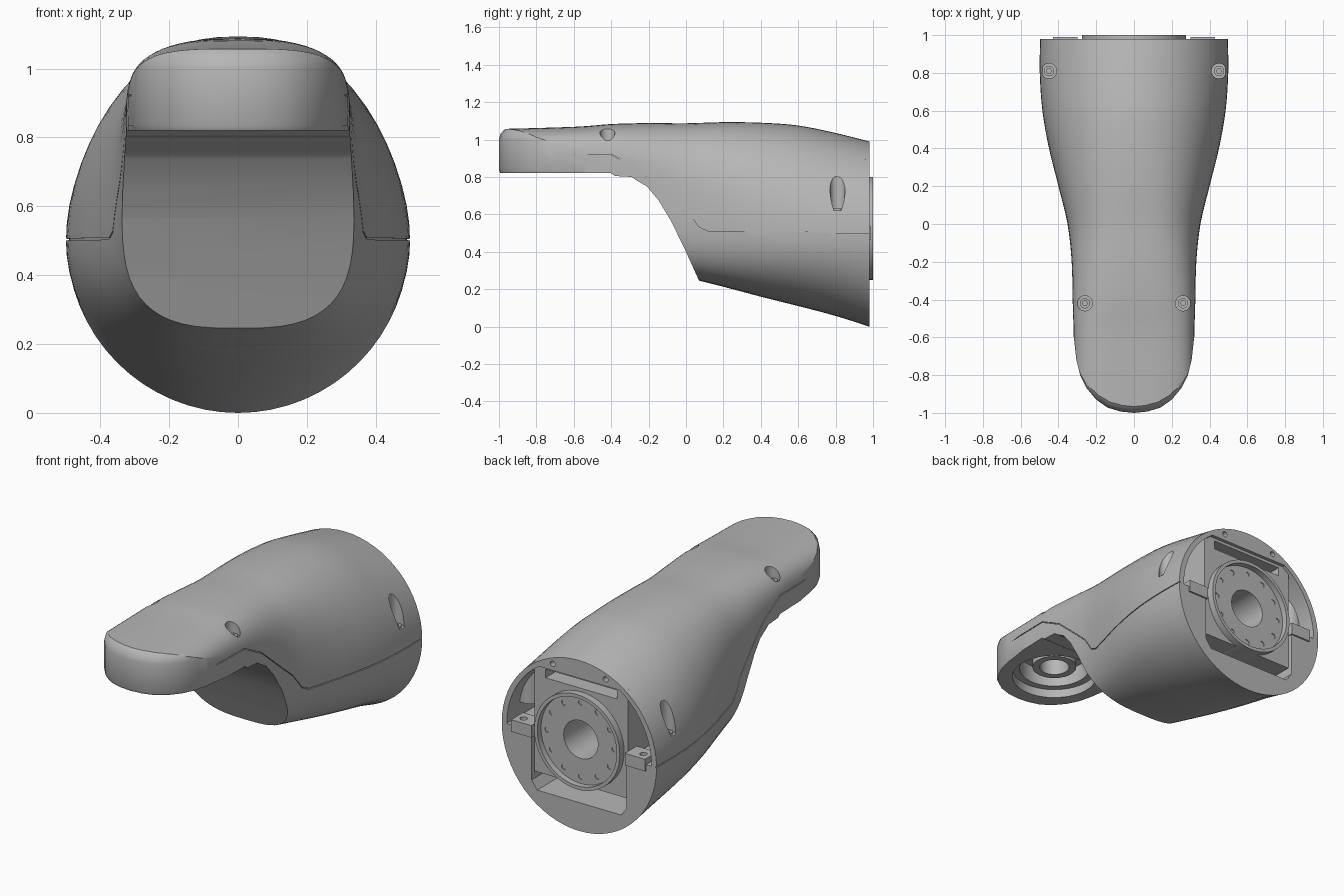
import bpy, bmesh
from math import sin, cos, pi, copysign
from mathutils import Vector

old = bpy.data.objects.get("Cube")
if old:
    bpy.data.objects.remove(old, do_unlink=True)

grey = bpy.data.materials.new("matte grey")
grey.use_nodes = True
grey.diffuse_color = (0.47, 0.47, 0.47, 1)
grey.node_tree.nodes["Principled BSDF"].inputs["Base Color"].default_value = (0.47, 0.47, 0.47, 1)


def loft(name, rings):
    """Closed skin through rings of equal length."""
    bm = bmesh.new()
    loops = [[bm.verts.new(p) for p in ring] for ring in rings]
    n = len(loops[0])
    for a, b in zip(loops, loops[1:]):
        for i in range(n):
            j = (i + 1) % n
            bm.faces.new((a[i], a[j], b[j], b[i]))
    bm.faces.new(loops[0])
    bm.faces.new(loops[-1])
    bmesh.ops.recalc_face_normals(bm, faces=bm.faces)
    mesh = bpy.data.meshes.new(name)
    bm.to_mesh(mesh)
    bm.free()
    mesh.materials.append(grey)
    obj = bpy.data.objects.new(name, mesh)
    bpy.context.collection.objects.link(obj)
    return obj


def prism(name, outline, axis, start, end):
    """Extrude a flat outline along one axis."""
    place = {"X": lambda u, v, d: (d, u, v),
             "Y": lambda u, v, d: (u, d, v),
             "Z": lambda u, v, d: (u, v, d)}[axis]
    return loft(name, [[place(u, v, d) for u, v in outline] for d in (start, end)])


def circle(u, v, r, n=48):
    return [(u + r * cos(2 * pi * i / n), v + r * sin(2 * pi * i / n)) for i in range(n)]


def rect(u0, u1, v0, v1):
    return [(u0, v0), (u1, v0), (u1, v1), (u0, v1)]


def activate(obj):
    bpy.ops.object.select_all(action="DESELECT")
    obj.select_set(True)
    bpy.context.view_layer.objects.active = obj


def combine(obj, cutter, operation="DIFFERENCE"):
    activate(obj)
    mod = obj.modifiers.new("cut", "BOOLEAN")
    mod.operation = operation
    mod.solver = "EXACT"
    mod.object = cutter
    bpy.ops.object.modifier_apply(modifier=mod.name)
    bpy.data.objects.remove(cutter, do_unlink=True)


def smooth(obj):
    activate(obj)
    bpy.ops.object.shade_smooth_by_angle(angle=0.5)


# Housing sections: y, half width, top, bottom, widest height, upper and lower roundness
sections = [Vector(s) for s in (
    (-1.05, .32, 1.055, .4, .88, 3.4, 4),
    (-.6, .32, 1.068, .4, .88, 3.3, 4),
    (-.4, .325, 1.083, .35, .86, 3, 4),
    (-.2, .33, 1.088, .3, .8, 2.8, 3.5),
    (0, .352, 1.087, .262, .68, 2.7, 3.2),
    (.2, .40, 1.093, .213, .6, 2.45, 2.7),
    (.4, .45, 1.09, .16, .54, 2.25, 2.3),
    (.6, .485, 1.075, .11, .51, 2.1, 2.1),
    (.8, .499, 1.035, .057, .5, 2, 2),
    (.98, .497, .99, 0, .5, 2, 2))]


def spline(keys, steps):
    out = []
    ext = [keys[0]] + keys + [keys[-1]]
    for a, b, c, d in zip(ext, ext[1:], ext[2:], ext[3:]):
        for k in range(steps):
            t = k / steps
            out.append((2 * b + (c - a) * t + (2 * a - 5 * b + 4 * c - d) * t * t
                        + (3 * b - a - 3 * c + d) * t ** 3) / 2)
    return out + [keys[-1]]


def section_ring(s, inset, n=64):
    y, w, top, bottom, mid, up, low = s
    ring = []
    for i in range(n):
        c, q = cos(2 * pi * i / n), sin(2 * pi * i / n)
        p, h = (up, top - mid) if q >= 0 else (low, mid - bottom)
        ring.append((copysign((w - inset) * abs(c) ** (2 / p), c), y,
                     mid + copysign((h - inset) * abs(q) ** (2 / p), q)))
    return ring


def barrel(name, inset=0):
    return loft(name, [section_ring(s, inset) for s in spline(sections, 4)])


housing = barrel("housing")

# Rounded nose seen from above, drawn in at its upper and lower edges
side = [(0, -1), (.07, -.993), (.14, -.972), (.2, -.93), (.25, -.87), (.285, -.8), (.305, -.72)]


def nose_ring(z, k):
    half = [(x * k, -.68 + (y + .68) * k) for x, y in side] + [(.33, -.5), (.7, -.4), (.7, 1.1)]
    return [(x, y, z) for x, y in half] + [(-x, y, z) for x, y in reversed(half[1:])]


nose = ((-.3, .97), (.815, .97), (.835, 1), (1, 1), (1.03, .975), (1.05, .92), (1.07, .85), (1.4, .85))
combine(housing, loft("nose_plan", [nose_ring(z, k) for z, k in nose]), "INTERSECT")

# Scooped underside ahead of the barrel
scoop = [(-1.2, .82), (-.4, .82), (-.38, .805), (-.29, .8), (-.27, .785), (-.21, .75),
         (-.15, .68), (-.08, .565), (0, .4), (.07, .245), (.07, -.2), (-1.2, -.2)]
combine(housing, prism("scoop", scoop, "X", -1, 1))

# Rear cavity: boxed lower half, wide upper half with a solid crown
lower = [(-.305, .6), (-.305, .215), (-.27, .165), (.27, .165), (.305, .215), (.305, .6)]
combine(housing, prism("lower_cavity", lower, "Y", .72, 1.1))
upper = [(.465 * cos(pi * i / 32), .5 + .465 * sin(pi * i / 32)) for i in range(33)]
upper = [p for p in upper if p[1] < .89]
combine(housing, prism("upper_cavity", upper, "Y", .72, 1.1))

# Round joint pocket under the nose
combine(housing, prism("joint_pocket", circle(0, -.68, .23), "Z", .7, .97))

# Screw wells on the flanks and nose, the rear ones backed by bosses in the cavity
for sx in (-1, 1):
    boss = prism("boss", circle(sx * .43, .81, .07, 32), "Z", .59, .9)
    combine(boss, barrel("core", .004), "INTERSECT")
    combine(housing, boss, "UNION")
wells = [(sx * x, y, z) for sx in (-1, 1) for x, y, z in ((.45, .81, .62), (.26, -.42, .98))]
for x, y, z in wells:
    combine(housing, prism("well", circle(x, y, .04, 24), "Z", z, 1.3))
for sx in (-1, 1):
    combine(housing, prism("crown_hole", circle(sx * .17, .925, .016, 16), "Y", .9, 1.1))

# Shallow seam between the upper and lower shells
path = [(-1.2, .92), (-.4, .92), (-.25, .84), (0, .62), (.07, .525), (.12, .503), (1.2, .5)]
seam = prism("seam", path + [(y, z + .005) for y, z in reversed(path)], "X", -1, 1)
combine(seam, barrel("core", .008))
combine(housing, seam)
smooth(housing)

# Socket screws
for i, (x, y, z) in enumerate(wells):
    screw = prism(f"screw_{i + 1}", circle(x, y, .027, 24), "Z", z - .01, z + .012)
    combine(screw, prism("hex", circle(x, y, .014, 6), "Z", z, z + .1))
    smooth(screw)

# Motor mount with a slot across its top
mount = prism("motor_mount", rect(-.3, .3, .26, .895), "Y", .71, .96)
combine(mount, prism("slot", rect(-.23, .23, .82, .87), "Y", .8, 1.1))
combine(mount, prism("bore", circle(0, .525, .11), "Y", .6, 1.1))

# Output flange: raised rim, recessed bolt face, central bore
flange = prism("output_flange", circle(0, .525, .275, 64), "Y", .85, 1)
combine(flange, prism("recess", circle(0, .525, .255, 64), "Y", .965, 1.1))
combine(flange, prism("bore", circle(0, .525, .11), "Y", .7, 1.1))
for u, v in circle(0, .525, .215, 12):
    combine(flange, prism("bolt_hole", circle(u, v, .016, 12), "Y", .93, 1.1))
smooth(flange)

# Shell joining tabs
for sx, label in ((1, "left"), (-1, "right")):
    tab = prism(f"{label}_tab", rect(*sorted((sx * .3, sx * .43)), .465, .535), "Y", .88, .99)
    combine(tab, prism("hole", circle(sx * .385, .94, .02, 16), "Z", .4, .6))

# Joint rings inside the nose pocket
for name, outer, inner, low in (("joint_ring", .235, .19, .87), ("joint_boss", .12, .08, .88)):
    ring = prism(name, circle(0, -.68, outer), "Z", low, .975)
    combine(ring, prism("bore", circle(0, -.68, inner), "Z", .7, 1.1))
    smooth(ring)
